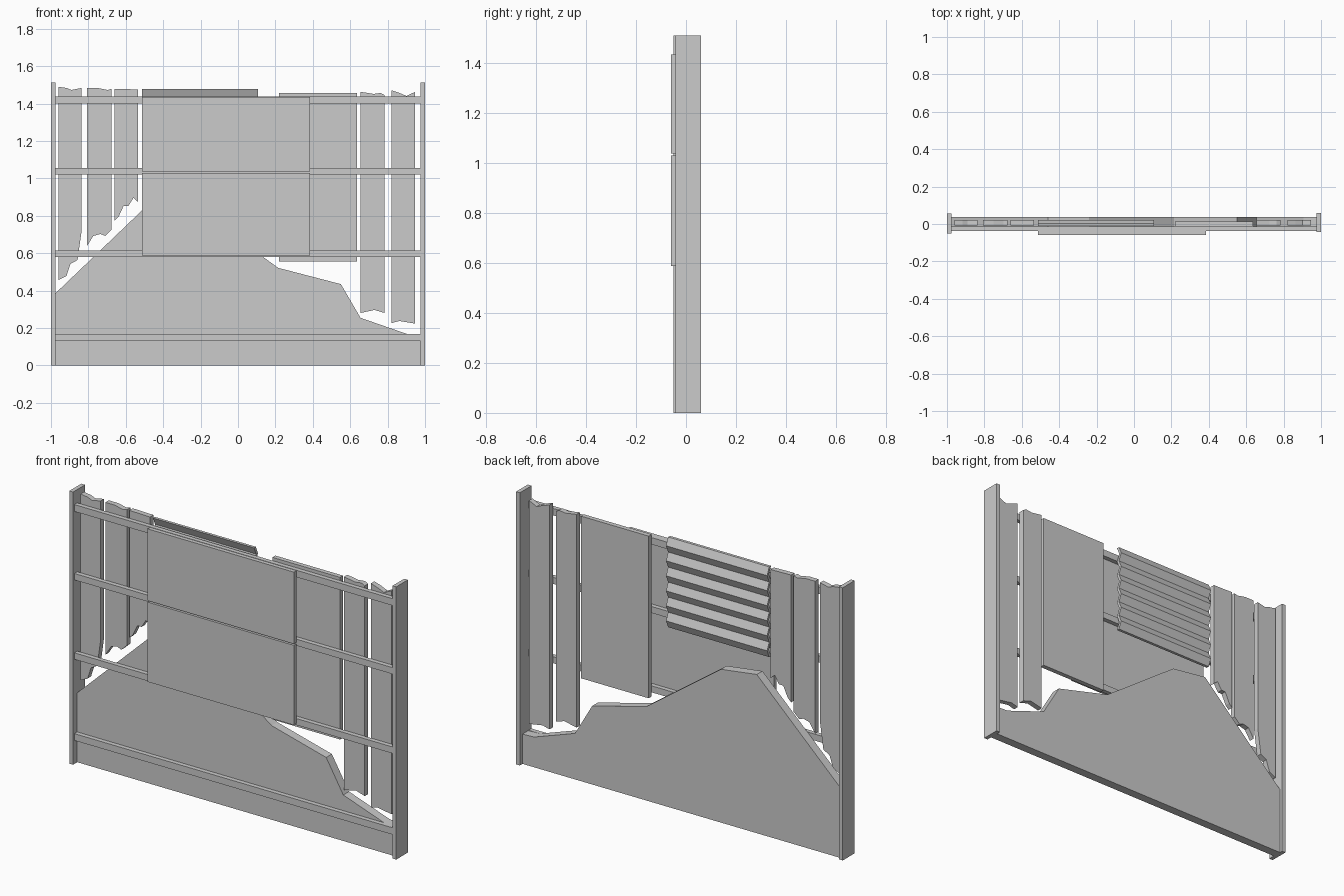
import bpy, bmesh


def box(name, x0, x1, y0, y1, z0, z1):
    return plate(name, [(x0, z0), (x1, z0), (x1, z1), (x0, z1)], y0, y1)


def plate(name, outline, y0, y1):
    """Extrude an (x, z) outline, drawn counter-clockwise from the front, along y."""
    bm = bmesh.new()
    face = bm.faces.new([bm.verts.new((x, y0, z)) for x, z in outline])
    ext = bmesh.ops.extrude_face_region(bm, geom=[face])
    moved = [v for v in ext["geom"] if isinstance(v, bmesh.types.BMVert)]
    bmesh.ops.translate(bm, vec=(0, y1 - y0, 0), verts=moved)
    return finish(name, bm)


def finish(name, bm):
    bmesh.ops.recalc_face_normals(bm, faces=bm.faces)
    mesh = bpy.data.meshes.new(name)
    bm.to_mesh(mesh)
    bm.free()
    obj = bpy.data.objects.new(name, mesh)
    bpy.context.collection.objects.link(obj)
    return obj


# End posts, slightly staggered in depth
box("left_post", -1.0, -0.977, -0.05, 0.055, 0, 1.512)
box("right_post", 0.977, 1.0, -0.042, 0.06, 0, 1.512)

# Horizontal rails
for i, (z0, z1) in enumerate([(0.13, 0.168), (0.58, 0.616), (1.02, 1.056), (1.40, 1.438)]):
    box(f"rail_{i + 1}", -0.98, 0.975, -0.038, -0.013, z0, z1)

# Broken lower wall
plate("broken_wall", [(-0.977, 0), (0.977, 0), (0.977, 0.165), (0.905, 0.168),
                      (0.655, 0.255), (0.55, 0.435), (0.215, 0.522),
                      (-0.24, 0.85), (-0.46, 0.88), (-0.977, 0.385)], -0.013, 0.037)

# Ragged vertical slats
slats = [
    [(-.96, .457), (-.917, .478), (-.896, .543), (-.858, .564), (-.837, .714),
     (-.837, 1.484), (-.89, 1.473), (-.917, 1.484), (-.96, 1.49)],
    [(-.808, .639), (-.773, .693), (-.735, .703), (-.71, .693), (-.676, .725),
     (-.676, 1.479), (-.698, 1.473), (-.751, 1.484), (-.808, 1.484)],
    [(-.66, .773), (-.639, .794), (-.612, .853), (-.586, .853), (-.559, .896),
     (-.534, .874), (-.534, 1.476), (-.66, 1.479)],
    [(.656, .281), (.73, .297), (.783, .281),
     (.783, 1.447), (.762, 1.457), (.725, 1.452), (.656, 1.463)],
    [(.822, .227), (.864, .238), (.947, .224),
     (.947, 1.463), (.901, 1.441), (.864, 1.457), (.822, 1.471)],
]
for i, outline in enumerate(slats):
    plate(f"slat_{i + 1}", outline, -0.008, 0.022)

# Flat sheets
box("back_sheet", 0.22, 0.635, -0.013, 0.013, 0.557, 1.456)
box("front_sheet_lower", -0.513, 0.384, -0.06, -0.038, 0.588, 1.03)
box("front_sheet_upper", -0.513, 0.384, -0.06, -0.038, 1.038, 1.436)

# Corrugated sheet: a zigzag strip with thickness
bm = bmesh.new()
steps = 12
rows = []
for i in range(steps + 1):
    z = 1.478 - i * 0.5 / steps
    y = -0.012 + 0.018 * (i % 2)
    rows.append([bm.verts.new((x, y + t, z))
                 for x, t in [(-0.513, 0), (0.107, 0), (0.107, 0.016), (-0.513, 0.016)]])
for a, b in zip(rows, rows[1:]):
    for k in range(4):
        n = (k + 1) % 4
        bm.faces.new((a[k], a[n], b[n], b[k]))
bm.faces.new(rows[0])
bm.faces.new(rows[-1])
finish("corrugated_sheet", bm)
